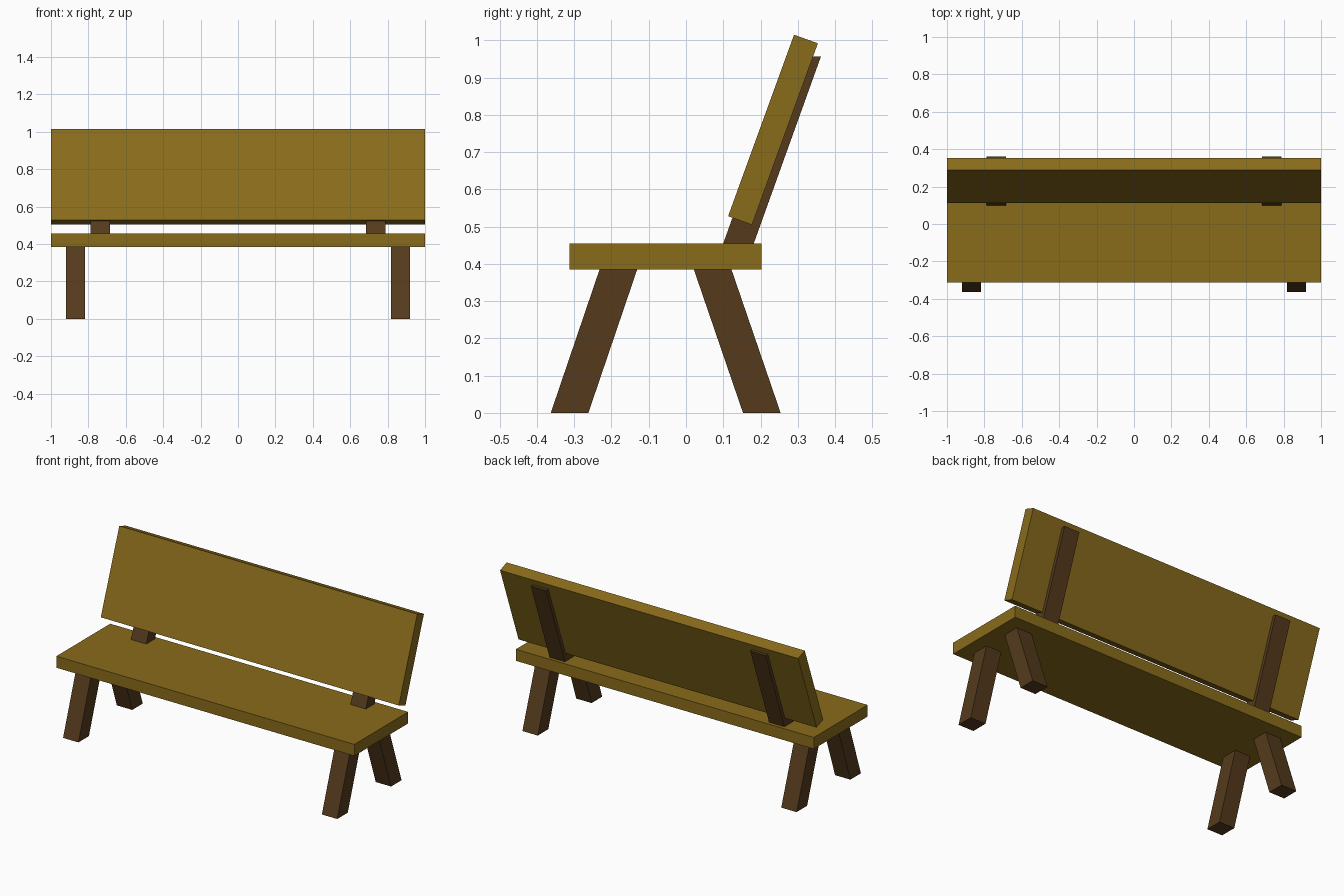
import bpy
import bmesh

if "Cube" in bpy.data.objects:
    bpy.data.objects.remove(bpy.data.objects["Cube"])


def material(name, rgb):
    mat = bpy.data.materials.new(name)
    mat.diffuse_color = (*rgb, 1)
    mat.use_nodes = True
    mat.node_tree.nodes["Principled BSDF"].inputs["Base Color"].default_value = mat.diffuse_color
    return mat


board_wood = material("board_wood", (0.25, 0.147, 0.011))
dark_wood = material("dark_wood", (0.09, 0.043, 0.012))


def beam(name, profile, x0, x1, mat):
    """Extrude a side profile of (y, z) points from x0 to x1."""
    bm = bmesh.new()
    face = bm.faces.new([bm.verts.new((x0, y, z)) for y, z in profile])
    ext = bmesh.ops.extrude_face_region(bm, geom=[face])
    moved = [v for v in ext["geom"] if isinstance(v, bmesh.types.BMVert)]
    bmesh.ops.translate(bm, verts=moved, vec=(x1 - x0, 0, 0))
    bmesh.ops.recalc_face_normals(bm, faces=bm.faces)
    mesh = bpy.data.meshes.new(name)
    bm.to_mesh(mesh)
    bm.free()
    mesh.materials.append(mat)
    obj = bpy.data.objects.new(name, mesh)
    bpy.context.collection.objects.link(obj)
    return obj


def slanted(y_bottom, y_top, width, z0, z1):
    """Leaning profile with level ends."""
    return [(y_bottom, z0), (y_bottom + width, z0),
            (y_top + width, z1), (y_top, z1)]


# Seat plank and tilted backrest plank
beam("seat", slanted(-0.313, -0.313, 0.516, 0.385, 0.455), -1, 1, board_wood)
beam("backrest", [(0.113, 0.528), (0.177, 0.505), (0.354, 0.992), (0.29, 1.015)],
     -1, 1, board_wood)

# Splayed legs and backrest supports, mirrored across x
pairs = [
    ("front_leg", slanted(-0.363, -0.232, 0.101, 0, 0.385), 0.817, 0.92),
    ("back_leg", slanted(0.153, 0.021, 0.101, 0, 0.385), 0.817, 0.92),
    ("backrest_support", slanted(0.10, 0.28, 0.082, 0.455, 0.956), 0.685, 0.788),
]
for name, profile, x0, x1 in pairs:
    for side, s in (("right", 1), ("left", -1)):
        beam(f"{name}_{side}", profile, s * x0, s * x1, dark_wood)
